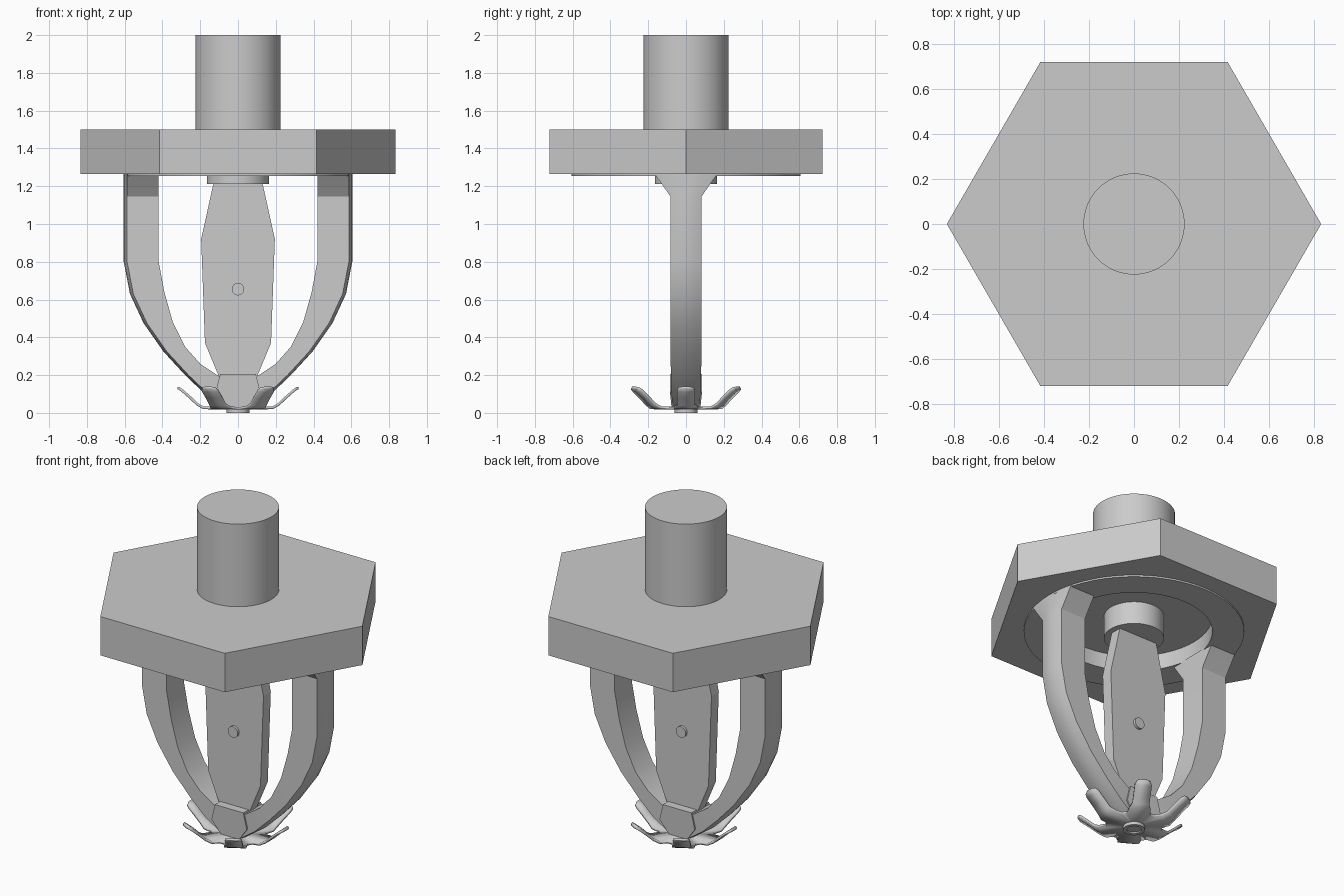
import bpy, bmesh, math
from math import sin, cos, pi

if "Cube" in bpy.data.objects:
    bpy.data.objects.remove(bpy.data.objects["Cube"])


def finish(name, bm, smooth=None):
    bmesh.ops.recalc_face_normals(bm, faces=bm.faces)
    me = bpy.data.meshes.new(name)
    bm.to_mesh(me)
    bm.free()
    ob = bpy.data.objects.new(name, me)
    bpy.context.collection.objects.link(ob)
    bpy.ops.object.select_all(action='DESELECT')
    ob.select_set(True)
    bpy.context.view_layer.objects.active = ob
    if smooth:
        bpy.ops.object.shade_smooth_by_angle(angle=math.radians(smooth))
    return ob


def cylinder(name, r, z0, z1, sides=64):
    bm = bmesh.new()
    rings = [[bm.verts.new((r * cos(2 * pi * i / sides), r * sin(2 * pi * i / sides), z))
              for i in range(sides)] for z in (z0, z1)]
    bm.faces.new(rings[0])
    bm.faces.new(rings[1])
    for i in range(sides):
        j = (i + 1) % sides
        bm.faces.new((rings[0][i], rings[0][j], rings[1][j], rings[1][i]))
    return finish(name, bm, 30 if sides > 12 else None)


def tube(name, r0, r1, z0, z1, sides=64):
    bm = bmesh.new()
    prof = [(r0, z0), (r1, z0), (r1, z1), (r0, z1)]
    loops = [[bm.verts.new((r * cos(2 * pi * i / sides), r * sin(2 * pi * i / sides), z))
              for r, z in prof] for i in range(sides)]
    for i in range(sides):
        a, b = loops[i], loops[(i + 1) % sides]
        for k in range(4):
            m = (k + 1) % 4
            bm.faces.new((a[k], b[k], b[m], a[m]))
    return finish(name, bm, 30)


def loft(name, sections, smooth=None):
    bm = bmesh.new()
    loops = [[bm.verts.new(p) for p in s] for s in sections]
    n = len(loops[0])
    bm.faces.new(loops[0])
    bm.faces.new(loops[-1])
    for a, b in zip(loops, loops[1:]):
        for k in range(n):
            m = (k + 1) % n
            bm.faces.new((a[k], a[m], b[m], b[k]))
    return finish(name, bm, smooth)


# Inlet pipe, hexagonal flange with a round recess below
cylinder("inlet_pipe", 0.225, 1.49, 2.0)
flange = cylinder("hex_flange", 0.833, 1.265, 1.5, 6)
cutter = cylinder("recess_cutter", 0.43, 1.1, 1.35)
cutter.hide_render = True
bpy.context.view_layer.objects.active = flange
mod = flange.modifiers.new("recess", 'BOOLEAN')
mod.object = cutter
mod.operation = 'DIFFERENCE'
mod.solver = 'EXACT'
bpy.ops.object.modifier_apply(modifier=mod.name)
bpy.data.objects.remove(cutter)

# Rim around the recess and valve collar
tube("flange_rim", 0.43, 0.605, 1.255, 1.27)
cylinder("valve_collar", 0.165, 1.213, 1.355)

# Frame arms: outer x, z, inner x, z, half width
stations = [(.605, 1.262, .42, 1.262, .165), (.605, 1.25, .42, 1.25, .155),
            (.605, 1.145, .42, 1.145, .082), (.605, .8, .42, .8, .082),
            (.572, .63, .39, .64, .082), (.5, .475, .345, .48, .082),
            (.395, .325, .28, .35, .082), (.28, .2, .2, .26, .08),
            (.18, .105, .11, .2, .078), (.08, .035, .02, .16, .07)]
secs = []
for ox, oz, ix, iz, w in stations:
    secs.append([(ix, -w, iz), (ix, w, iz), (ox - .018, w, oz), (ox - .005, w * .5, oz),
                 (ox, 0, oz), (ox - .005, -w * .5, oz), (ox - .018, -w, oz)])
for side, label in ((1, "right"), (-1, "left")):
    loft(label + "_frame_arm", [[(side * x, y, z) for x, y, z in s] for s in secs], 30)

# Boss where the arms meet
boss = [(-.06, .03), (.06, .03), (.118, .11), (.095, .205), (-.095, .205), (-.118, .11)]
loft("frame_boss", [[(x, y * (.9 if z < .05 else 1), z) for x, z in boss] for y in (-.085, .085)])

# Link plate held between collar and boss, with rivet
half = [(.1, .19), (.175, .37), (.195, .92), (.13, 1.215)]
plate = half + [(-x, z) for x, z in reversed(half)]
loft("link_plate", [[(x, y, z) for x, z in plate] for y in (-.035, .035)])
loft("link_rivet", [[(.033 * cos(pi * i / 12), y, .655 + .033 * sin(pi * i / 12))
                     for i in range(24)] for y in (-.05, .05)], 30)

# Deflector: flat disc with six upturned petals
bm = bmesh.new()
petal = [(.185, .06, .028), (.215, .047, .045), (.255, .047, .083),
         (.295, .047, .118), (.312, .038, .13), (.32, .02, .132)]
centre = bm.verts.new((0, 0, .024))


def turned(x, y, z, a):
    return bm.verts.new((x * cos(a) - y * sin(a), x * sin(a) + y * cos(a), z))


rim = []
for i in range(6):
    a = i * pi / 3
    pairs = [(turned(x, -y, z, a), turned(x, y, z, a)) for x, y, z in petal]
    for (p, q), (r, s) in zip(pairs, pairs[1:]):
        bm.faces.new((p, r, s, q))
    notch = [turned(.155 * cos(t), .155 * sin(t), .025, a) for t in (.43, pi / 6, .617)]
    rim += [pairs[0][0], pairs[0][1]] + notch
for i, v in enumerate(rim):
    bm.faces.new((centre, v, rim[(i + 1) % len(rim)]))
deflector = finish("deflector", bm, 40)
sol = deflector.modifiers.new("thickness", 'SOLIDIFY')
sol.thickness = 0.014
sol.offset = 0

# Hollow rivet below the deflector
tube("deflector_rivet", 0.04, 0.06, 0.0, 0.04, 32)
cylinder("deflector_rivet_core", 0.042, 0.008, 0.04, 32)
